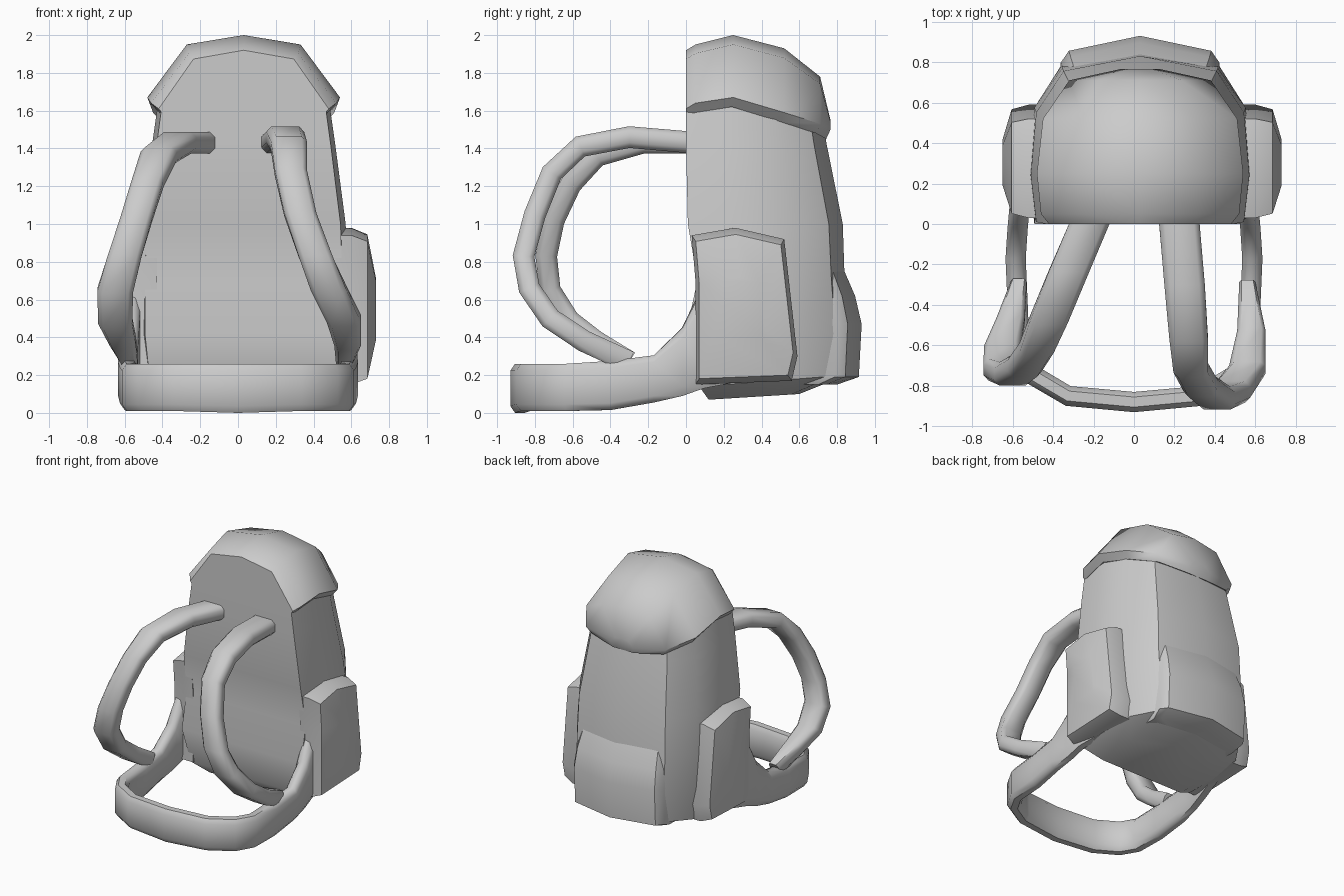
import bpy, bmesh
from math import radians
from mathutils import Vector

cube = bpy.data.objects.get("Cube")
if cube:
    bpy.data.objects.remove(cube, do_unlink=True)

GREY = (0.6, 0.6, 0.6, 1)
fabric = bpy.data.materials.new("grey_fabric")
fabric.use_nodes = True
fabric.diffuse_color = GREY
bsdf = fabric.node_tree.nodes["Principled BSDF"]
bsdf.inputs["Base Color"].default_value = GREY
bsdf.inputs["Roughness"].default_value = 0.8
MID = 0.03  # centre line of the bag


def loft(name, rings, angle=45):
    """Skin a list of equal-length point rings and close both ends."""
    bm = bmesh.new()
    rows = [[bm.verts.new(p) for p in ring] for ring in rings]
    n = len(rows[0])
    for a, b in zip(rows, rows[1:]):
        for i in range(n):
            j = (i + 1) % n
            bm.faces.new((a[i], a[j], b[j], b[i]))
    bm.faces.new(rows[0])
    bm.faces.new(rows[-1])
    bmesh.ops.recalc_face_normals(bm, faces=bm.faces)
    mesh = bpy.data.meshes.new(name)
    bm.to_mesh(mesh)
    bm.free()
    mesh.materials.append(fabric)
    obj = bpy.data.objects.new(name, mesh)
    bpy.context.collection.objects.link(obj)
    bpy.ops.object.select_all(action="DESELECT")
    obj.select_set(True)
    bpy.context.view_layer.objects.active = obj
    bpy.ops.object.shade_smooth_by_angle(angle=radians(angle))
    return obj


def mirrored(half):
    """Complete a half profile that runs from its +x end to the centre."""
    return half + [(-x, y) for x, y in reversed(half) if x > 0]


SECTION = [(-.5, -.25), (-.36, -.5), (.36, -.5), (.5, -.25),
           (.5, .25), (.36, .5), (-.36, .5), (-.5, .25)]


def band(name, path, widths, thick, axis):
    """Sweep a padded strap section along a path, its width along the axis."""
    pts = [Vector(p) for p in path]
    axis = Vector(axis)
    rings = []
    for i, p in enumerate(pts):
        tangent = pts[min(i + 1, len(pts) - 1)] - pts[max(i - 1, 0)]
        normal = tangent.cross(axis).normalized()
        rings.append([p + axis * u * widths[i] + normal * v * thick for u, v in SECTION])
    return loft(name, rings, 55)


# Main bag: flat front panel with a lumbar hollow, rounded back, tapering upwards
D_SHAPE = mirrored([(.95, 0), (1, .28), (.95, .66), (.7, .91), (0, 1)])
body = []
for z, w, front, back, slope in [(.07, .38, .12, .6, .03), (.14, .52, .07, .85, .06),
                                 (.42, .55, 0, .87, 0), (.7, .55, .06, .84, 0),
                                 (1, .54, .01, .83, 0), (1.42, .485, 0, .745, 0),
                                 (1.63, .455, 0, .71, 0)]:
    body.append([(MID + x * w, front + t * (back - front), z + slope * t)
                 for x, t in D_SHAPE])
loft("bag_body", body, 40)

# Domed lid with an undercut rim, drooping towards the back
ARCH = mirrored([(1, 0), (.59, .85), (0, 1)])
lid = []
for y, w, base, top in [(0, .45, 1.61, 1.92), (.05, .49, 1.64, 1.95),
                        (.25, .51, 1.67, 2), (.52, .48, 1.59, 1.93),
                        (.71, .35, 1.53, 1.78), (.765, .1, 1.5, 1.55)]:
    arch = [(MID + x * w, y, base + t * (top - base)) for x, t in ARCH]
    rim = [(MID + s * w * .91, y * .97, base - .05) for s in (-1, 1)]
    lid.append(arch + rim)
loft("lid", lid, 48)

# Back pocket
POCKET = mirrored([(1, 0), (.98, .75), (.88, .86), (0, 1)])
pocket = []
for z, w, back in [(.15, .38, .8), (.19, .4, .915), (.47, .4, .93),
                   (.62, .39, .895), (.77, .37, .83)]:
    pocket.append([(MID + x * w, .4 + t * (back - .4), z) for x, t in POCKET])
loft("back_pocket", pocket, 40)

# Side pockets, bulging outwards
OUTLINE = [(.05, .15), (.05, .7), (.03, .94), (.26, .98), (.52, .92), (.59, .3), (.56, .17)]
for side, label in ((1, "left"), (-1, "right")):
    rings = []
    for x, s in [(.47, 1), (.56, 1), (.645, .92), (.69, .4)]:
        rings.append([(.04 + side * x, .3 + (y - .3) * s, .54 + (z - .54) * s)
                      for y, z in OUTLINE])
    loft(label + "_side_pocket", rings, 38)

# Waist belt looping round the front, flaring into hip pads at the bag
side_run = [(.5, .3, .42), (.55, .09, .4), (.56, -.02, .27), (.57, -.17, .18),
            (.56, -.4, .145), (.55, -.63, .135), (.48, -.75, .135), (.31, -.85, .135)]
heights = [.5, .54, .36, .25, .26, .25, .25, .25]
belt = ([(MID * .5 + x, y, z) for x, y, z in side_run] + [(0, -.88, .13)]
        + [(-MID * .5 - x, y, z) for x, y, z in reversed(side_run)])
band("waist_belt", belt, heights + [.26] + heights[::-1], .1, (0, 0, 1))

# Shoulder straps curving forward and down to the belt
strap_widths = [.2, .2, .19, .17, .17, .18, .19, .18, .14, .08]
band("left_shoulder_strap",
     [(.22, .05, 1.43), (.25, -.3, 1.46), (.27, -.56, 1.41), (.28, -.71, 1.27),
      (.33, -.8, 1.05), (.41, -.86, .83), (.48, -.83, .66), (.56, -.72, .5),
      (.58, -.54, .38), (.56, -.3, .27)],
     strap_widths, .115, (1, 0, 0))
band("right_shoulder_strap",
     [(-.2, .05, 1.43), (-.32, -.23, 1.43), (-.42, -.47, 1.36), (-.48, -.61, 1.21),
      (-.54, -.7, 1.02), (-.6, -.74, .83), (-.65, -.72, .65), (-.65, -.62, .49),
      (-.61, -.48, .38), (-.57, -.3, .27)],
     strap_widths, .115, (1, 0, 0))
